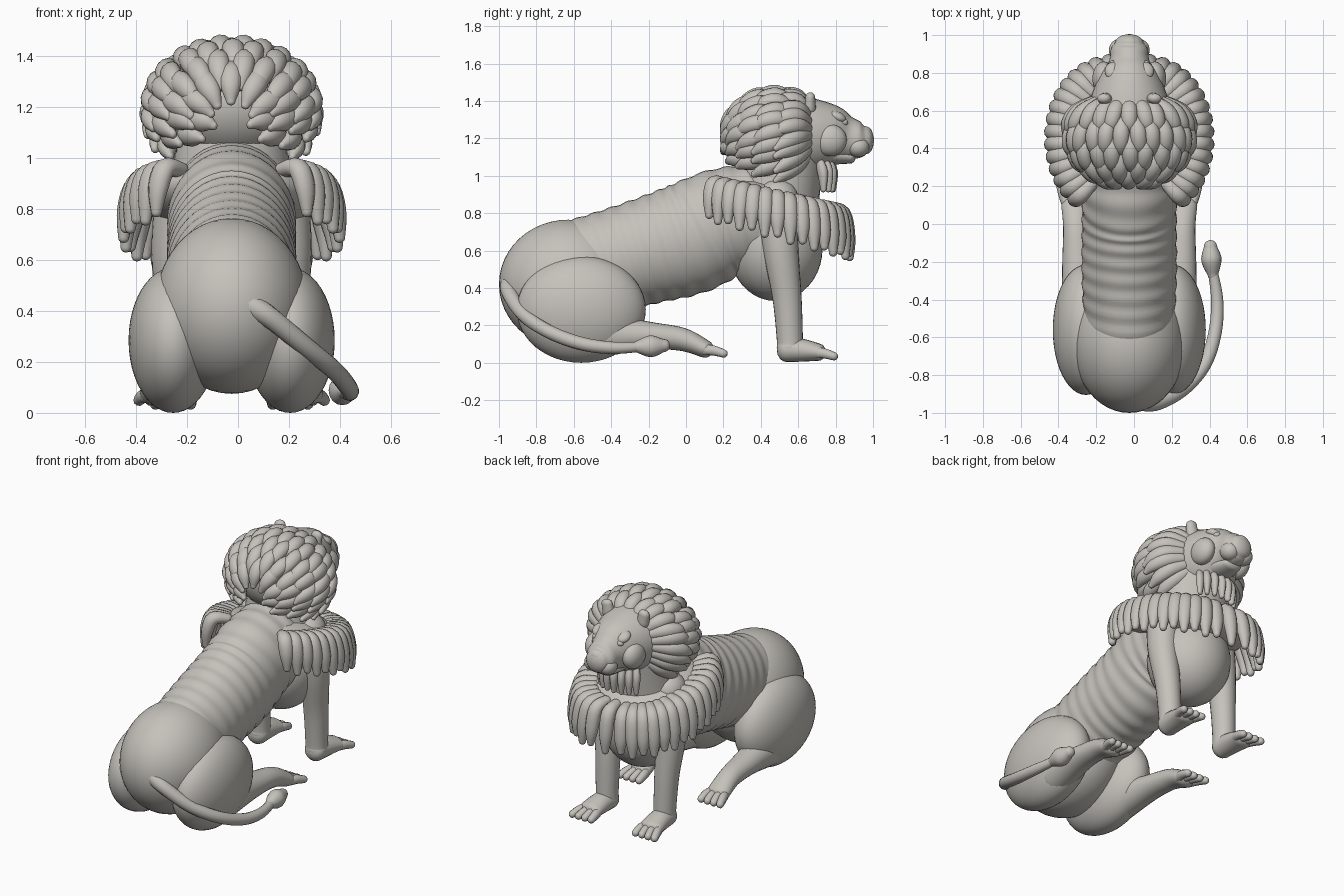
import bpy, bmesh, math
from mathutils import Vector, Matrix
from math import sin, cos, pi, radians

if "Cube" in bpy.data.objects:
    bpy.data.objects.remove(bpy.data.objects["Cube"])

MID = Vector((-0.025, 0, 0))   # symmetry plane of the animal

stone = bpy.data.materials.new("warm grey stone")
stone.use_nodes = True
COLOUR = (0.56, 0.54, 0.50, 1)
stone.diffuse_color = COLOUR
stone.node_tree.nodes["Principled BSDF"].inputs["Base Color"].default_value = COLOUR


def spline(pts, t):
    """Catmull-Rom through rows of (x, y, z, radius_side, radius_up)."""
    i = min(int(t), len(pts) - 2)
    u = t - i
    a, b, c, d = (Vector(pts[max(0, min(len(pts) - 1, i + k))]) for k in (-1, 0, 1, 2))
    return 0.5 * (2 * b + (c - a) * u + (2 * a - 5 * b + 4 * c - d) * u * u
                  + (3 * b - 3 * c + d - a) * u ** 3)


class Part:
    def __init__(self, name):
        self.name, self.bm = name, bmesh.new()

    def loft(self, pts, ref=(1, 0, 0), sides=16, steps=6, cap=1.0, ripple=None):
        """Round-ended tube through the points; ref is the side direction."""
        count = (len(pts) - 1) * steps
        rows = [spline(pts, k / steps) for k in range(count + 1)]
        rings = []
        for k, row in enumerate(rows):
            p = Vector(row[:3])
            t = (Vector(rows[min(k + 1, count)][:3]) - Vector(rows[max(k - 1, 0)][:3])).normalized()
            grow = ripple(p.y) if ripple else 1
            end = -1 if k == 0 else 1 if k == count else 0
            angles = [radians(a) for a in (82, 60, 40, 20, 0)] if end else [0]
            if end == 1:
                angles.reverse()
            for a in angles:
                rings.append((p + t * end * cap * min(row[3], row[4]) * sin(a), t,
                              row[3] * cos(a) * grow, row[4] * cos(a) * grow))
        loops = []
        for p, t, ra, rb in rings:
            side = Vector(ref)
            side = (side - t * side.dot(t)).normalized()
            up = side.cross(t)
            loops.append([self.bm.verts.new(MID + p + side * ra * cos(2 * pi * j / sides)
                                            + up * rb * sin(2 * pi * j / sides))
                          for j in range(sides)])
        for lo, hi in zip(loops, loops[1:]):
            for j in range(sides):
                n = (j + 1) % sides
                self.bm.faces.new((lo[j], lo[n], hi[n], hi[j]))
        self.bm.faces.new(loops[0][::-1])
        self.bm.faces.new(loops[-1])

    def ball(self, centre, radii, tilt=0, seg=32):
        m = (Matrix.Translation(MID + Vector(centre)) @ Matrix.Rotation(radians(tilt), 4, 'X')
             @ Matrix.Diagonal((*radii, 1)))
        bmesh.ops.create_uvsphere(self.bm, u_segments=seg, v_segments=seg // 2, radius=1, matrix=m)

    def done(self):
        bmesh.ops.recalc_face_normals(self.bm, faces=self.bm.faces)
        mesh = bpy.data.meshes.new(self.name)
        for f in self.bm.faces:
            f.smooth = True
        self.bm.to_mesh(mesh)
        self.bm.free()
        mesh.materials.append(stone)
        bpy.context.collection.objects.link(bpy.data.objects.new(self.name, mesh))


# Ribbed trunk
trunk = Part("trunk")
trunk.loft([(0, -.65, .45, .23, .29), (0, -.3, .57, .25, .28), (0, 0, .66, .25, .30),
            (0, .2, .75, .25, .29), (0, .42, .80, .24, .27)], sides=40, steps=22, cap=.5,
           ripple=lambda y: 1 + .013 * sin(2 * pi * y / .085))
trunk.done()

# Rump, chest, shoulders and neck
rump = Part("rump")
rump.ball((0, -.63, .42), (.30, .37, .345), seg=48)
rump.done()
chest = Part("chest")
chest.ball((0, .48, .61), (.25, .25, .28), seg=40)
chest.ball((0, .46, .84), (.35, .36, .13), tilt=-14, seg=40)
chest.loft([(0, .46, .75, .25, .24), (0, .5, .95, .23, .22), (0, .53, 1.15, .22, .21)], sides=32)
chest.done()

# Legs with paws
for s, word in ((1, "left"), (-1, "right")):
    def paw(part, x, y, z, out):
        for i in range(4):
            d = (i - 1.5) * .038
            part.loft([(x + d * .8, y - .10, z + .02, .026, .03),
                       (x + d * 1.05 + out * .3, y - .05, z + .015, .026, .028),
                       (x + d * 1.2 + out, y, z, .023, .023)], sides=10, steps=3)

    front = Part(word + "_front_leg")
    front.loft([(s * .2, .49, .88, .10, .11), (s * .225, .505, .62, .09, .095),
                (s * .215, .54, .35, .075, .078), (s * .21, .555, .13, .068, .07),
                (s * .21, .555, .08, .07, .07)], sides=24)
    front.loft([(s * .21, .54, .072, .068, .068), (s * .215, .63, .066, .072, .06),
                (s * .22, .71, .056, .078, .046)], sides=20, cap=.8)
    paw(front, s * .22, .79, .035, s * .01)
    front.done()

    hind = Part(word + "_hind_leg")
    hind.ball((s * .23, -.56, .285), (.175, .345, .285), seg=48)
    hind.loft([(s * .25, -.45, .15, .11, .12), (s * .27, -.2, .145, .085, .075),
               (s * .28, -.02, .125, .07, .062), (s * .285, .1, .075, .075, .048)], sides=24)
    paw(hind, s * .285, .20, .05, s * .01)
    hind.done()

# Tail curling round the left side
tail = Part("tail")
tail.loft([(.06, -.94, .43, .05, .05), (.15, -.945, .375, .042, .042), (.29, -.87, .26, .038, .038),
           (.40, -.74, .17, .037, .037), (.455, -.57, .105, .036, .036), (.465, -.4, .08, .033, .033),
           (.44, -.24, .085, .026, .026)], ref=(0, 0, 1), sides=14)
tail.loft([(.443, -.27, .085, .028, .028), (.435, -.19, .088, .058, .054),
           (.43, -.12, .092, .035, .035)], ref=(0, 0, 1))
tail.done()

# Scalloped collar of overlapping locks, open over the back
collar = Part("collar_locks")
COUNT = 31
for i in range(COUNT):
    a = radians(-142 + 284 * i / (COUNT - 1))
    sx = math.copysign(abs(sin(a)) ** .75, a)
    side = (cos(a), -sin(a), 0)
    def at(rx, ry, z):
        return (rx * sx, .455 + ry * cos(a), z)
    c = cos(a)
    dip = .02 * (i % 2)
    collar.loft([(*at(.29, .31, .90 - .07 * c), .035, .03),
                 (*at(.375, .385, .89 - .09 * c), .044, .04),
                 (*at(.415, .415, .79 - .12 * c), .042, .036),
                 (*at(.425, .42, .70 - .115 * c - dip), .022, .022)], ref=side, sides=12, steps=4)
collar.done()

# Head, muzzle, jaw, cheeks, eyes and ears
head = Part("head")
head.loft([(0, .5, 1.21, .24, .23), (0, .68, 1.215, .20, .20), (0, .78, 1.215, .16, .165),
           (0, .86, 1.20, .108, .12), (0, .925, 1.19, .098, .098), (0, .96, 1.19, .075, .075)],
          sides=32, cap=.6)
head.ball((0, .955, 1.225), (.055, .042, .04))
head.loft([(0, .68, 1.13, .12, .07), (0, .8, 1.11, .09, .05), (0, .88, 1.10, .065, .035)], cap=.8)
for s in (1, -1):
    head.ball((s * .05, .92, 1.155), (.058, .06, .055))
    head.ball((s * .135, .77, 1.19), (.06, .09, .085))
    head.ball((s * .085, .81, 1.315), (.045, .05, .028), tilt=-25)
    head.ball((s * .085, .845, 1.285), (.026, .022, .02))
    head.loft([(s * .125, .66, 1.36, .04, .035), (s * .135, .665, 1.42, .036, .026)], steps=3)
head.done()

# Beard hanging below the jaw
beard = Part("beard")
for i in range(7):
    a = radians(-60 + 20 * i)
    x, y = .14 * sin(a), .68 + .10 * cos(a)
    beard.loft([(x * .9, y - .02, 1.09, .018, .022), (x, y, 1.02, .026, .034),
                (x * 1.05, y + .005, .925, .014, .018)], ref=(cos(a), -sin(a), 0), sides=10, steps=4)
beard.done()

# Mane: shell plus layered locks swept from the face to the nape
CENTRE, SHELL = Vector((0, .48, 1.215)), Vector((.295, .25, .225))


def on_mane(theta, phi, lift, sag=0):
    p = Vector((sin(phi) * sin(theta), cos(phi), sin(phi) * cos(theta)))
    return CENTRE + p * SHELL * lift - Vector((0, 0, sag))


mane = Part("mane")
mane.ball(CENTRE, SHELL, seg=40)
LAYERS = ((46, 24, 44), (72, 24, 42), (96, 20, 38), (118, 15, 34), (138, 9, 28))
for layer, (start, number, length) in enumerate(LAYERS):
    for i in range(number):
        turn = 360 * (i + .5 * (layer % 2)) / number
        if 138 < turn < 222:
            continue                       # throat stays open
        th, wave = radians(turn), .05 * sin(i * 2.4 + layer)
        path = []
        for f, lift, width, sag in ((0, .96, .034, 0), (.4, 1.07, .044, .005),
                                    (.75, 1.13, .04, .025), (1, 1.16, .018, .055)):
            p = on_mane(th + wave * f, radians(start + length * f), lift, sag)
            path.append((*p, width, width * .85))
        mane.loft(path, ref=(cos(th), 0, -sin(th)), sides=12, steps=4)
mane.done()
